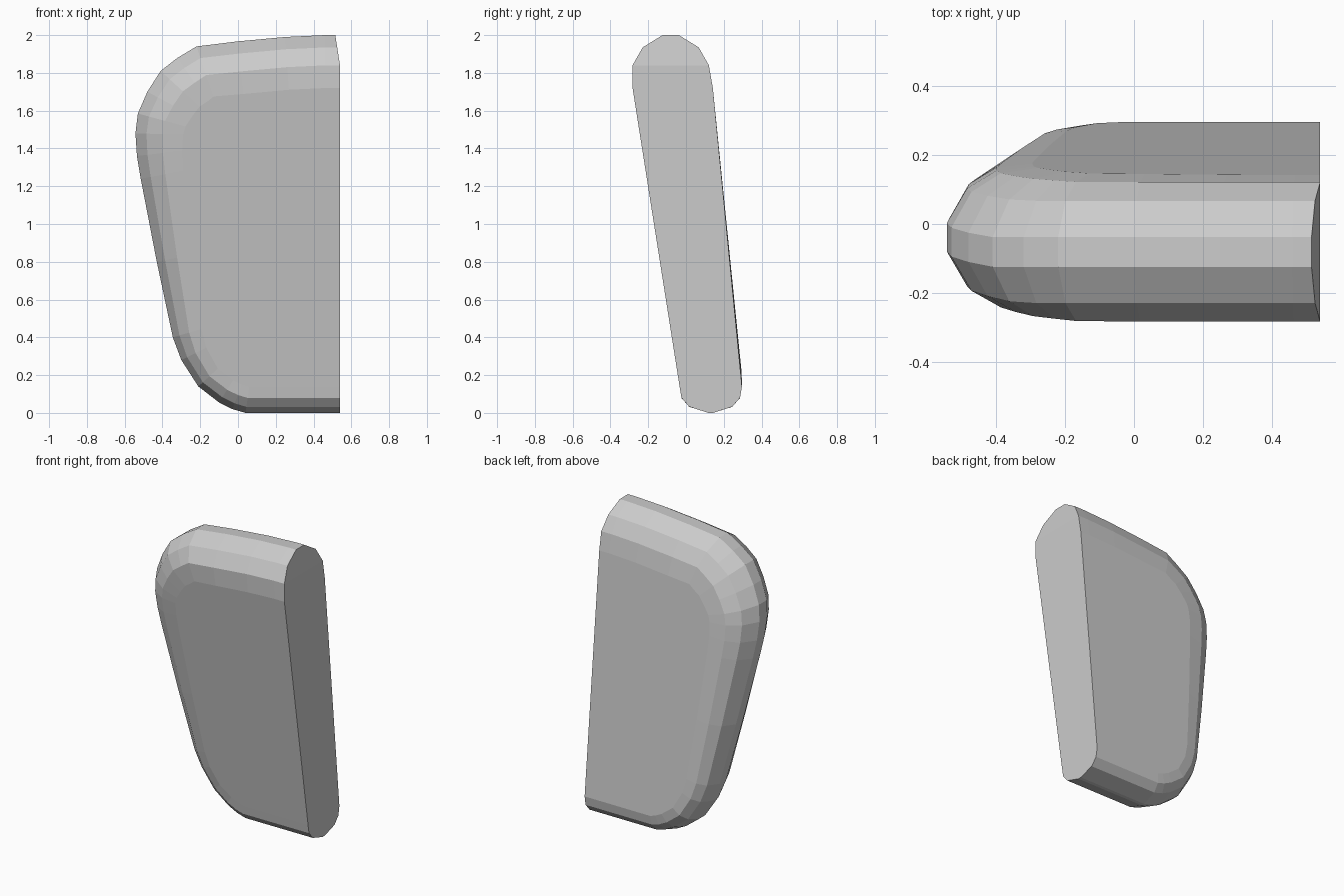
import bpy, bmesh
from mathutils import Vector

if "Cube" in bpy.data.objects:
    bpy.data.objects.remove(bpy.data.objects["Cube"])

# Silhouette of the cushion in x, z (open on the flat right end)
OUTLINE = [Vector(p) for p in (
    (0.60, 2.0), (0.46, 2.0), (0.25, 1.99), (0.0, 1.967), (-0.22, 1.94),
    (-0.32, 1.88), (-0.41, 1.81), (-0.48, 1.70), (-0.53, 1.585), (-0.543, 1.48),
    (-0.535, 1.36), (-0.515, 1.24), (-0.43, 0.80), (-0.345, 0.40), (-0.30, 0.28),
    (-0.21, 0.14), (-0.10, 0.055), (-0.03, 0.02), (0.04, 0.0), (0.60, 0.0))]

# Rounded edge, front to back: inset from the outline, fraction of half depth
EDGE = [(0.28, -1.0), (0.16, -0.94), (0.065, -0.69), (0.0, -0.2),
        (0.0, 0.2), (0.065, 0.69), (0.16, 0.94), (0.28, 1.0)]


def lerp_z(z, low, high):
    """Value between z = 0.2 and z = 1.8, held constant beyond."""
    t = min(max((z - 0.2) / 1.6, 0), 1)
    return low + (high - low) * t


def inward(i):
    if i == 0:
        return Vector((0, -1))
    if i == len(OUTLINE) - 1:
        return Vector((0, 1))
    a = (OUTLINE[i] - OUTLINE[i - 1]).normalized()
    b = (OUTLINE[i + 1] - OUTLINE[i]).normalized()
    d = (a + b).normalized()
    return Vector((-d.y, d.x))


bm = bmesh.new()

# Leaning, tapering shell built from inset outlines
rings = []
for inset, frac in EDGE:
    ring = []
    for i, p in enumerate(OUTLINE):
        q = p + inward(i) * inset * lerp_z(p.y, 0.5, 1.0)
        depth = lerp_z(q.y, 0.165, 0.215)
        if p.y < 0.1 and inset == 0:
            depth *= 0.35          # narrower underside
        y = lerp_z(q.y, 0.131, -0.081) + frac * depth
        ring.append(bm.verts.new((q.x, y, q.y)))
    rings.append(ring)
for a, b in zip(rings, rings[1:]):
    for i in range(len(OUTLINE) - 1):
        bm.faces.new((a[i], a[i + 1], b[i + 1], b[i]))
bm.faces.new(rings[0])
bm.faces.new(rings[-1][::-1])
bm.faces.new([r[0] for r in rings] + [r[-1] for r in reversed(rings)])

# Flat right end, slanting slightly back at the top
for co, no in (((0.54, 0, 1), (1, 0, 0)),
               ((0.54, 0, 1.84), (0.16, 0, 0.025))):
    geom = bm.verts[:] + bm.edges[:] + bm.faces[:]
    bmesh.ops.bisect_plane(bm, geom=geom, plane_co=co, plane_no=no, clear_outer=True)
    bmesh.ops.holes_fill(bm, edges=[e for e in bm.edges if e.is_boundary], sides=0)

bmesh.ops.recalc_face_normals(bm, faces=bm.faces[:])
mesh = bpy.data.meshes.new("cushion")
bm.to_mesh(mesh)
bm.free()
bpy.context.collection.objects.link(bpy.data.objects.new("cushion", mesh))
